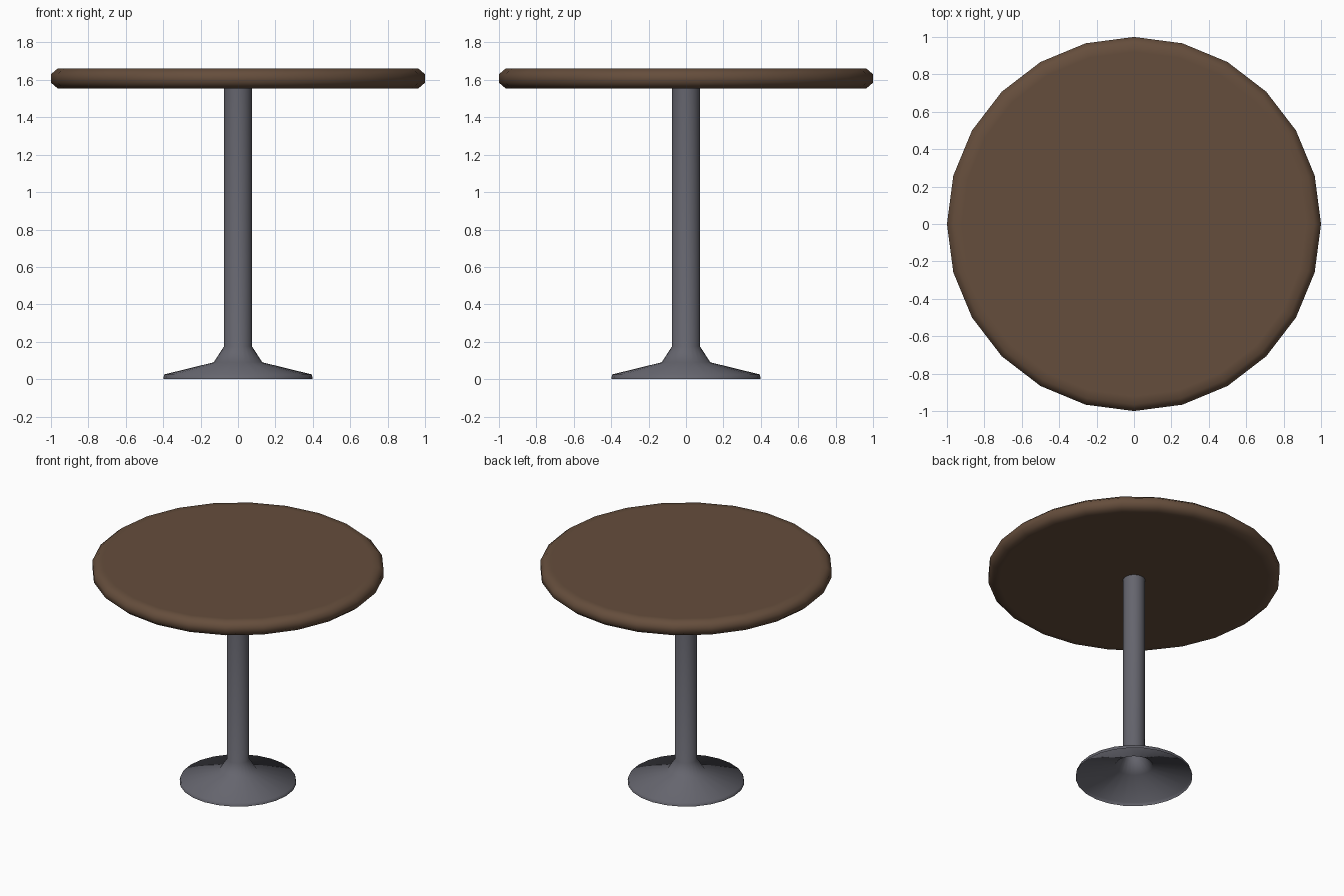
import bpy
import bmesh
from math import cos, sin, pi

if "Cube" in bpy.data.objects:
    bpy.data.objects.remove(bpy.data.objects["Cube"])

SIDES = 24


def material(name, color):
    mat = bpy.data.materials.new(name)
    mat.diffuse_color = (*color, 1)
    mat.use_nodes = True
    mat.node_tree.nodes["Principled BSDF"].inputs["Base Color"].default_value = mat.diffuse_color
    return mat


def lathe(name, profile, mat, capped=False):
    """Spin a bottom-to-top (radius, z) profile around the z axis."""
    bm = bmesh.new()
    rings = [[bm.verts.new((r * cos(2 * pi * i / SIDES), r * sin(2 * pi * i / SIDES), z))
              for i in range(SIDES)] for r, z in profile]
    for low, high in zip(rings, rings[1:]):
        for i in range(SIDES):
            j = (i + 1) % SIDES
            bm.faces.new((low[i], low[j], high[j], high[i]))
    if capped:
        bm.faces.new(rings[0][::-1])
        bm.faces.new(rings[-1])
    for face in bm.faces:
        face.smooth = True
    mesh = bpy.data.meshes.new(name)
    bm.to_mesh(mesh)
    bm.free()
    mesh.materials.append(mat)
    obj = bpy.data.objects.new(name, mesh)
    bpy.context.collection.objects.link(obj)
    return obj


wood = material("dark_wood", (0.13, 0.075, 0.045))
metal = material("dark_metal", (0.13, 0.13, 0.155))

# Round top with chamfered rim; inner rings keep the flat areas flat
lathe("table_top",
      [(0.92, 1.555), (0.965, 1.555), (1.0, 1.585), (1.0, 1.63), (0.965, 1.66), (0.92, 1.66)],
      wood, capped=True)

# Hollow pedestal: flared foot, open underneath, running up into the pole
lathe("pedestal",
      [(0.40, 0.0), (0.395, 0.025), (0.13, 0.09), (0.075, 0.175), (0.075, 1.555)],
      metal)
